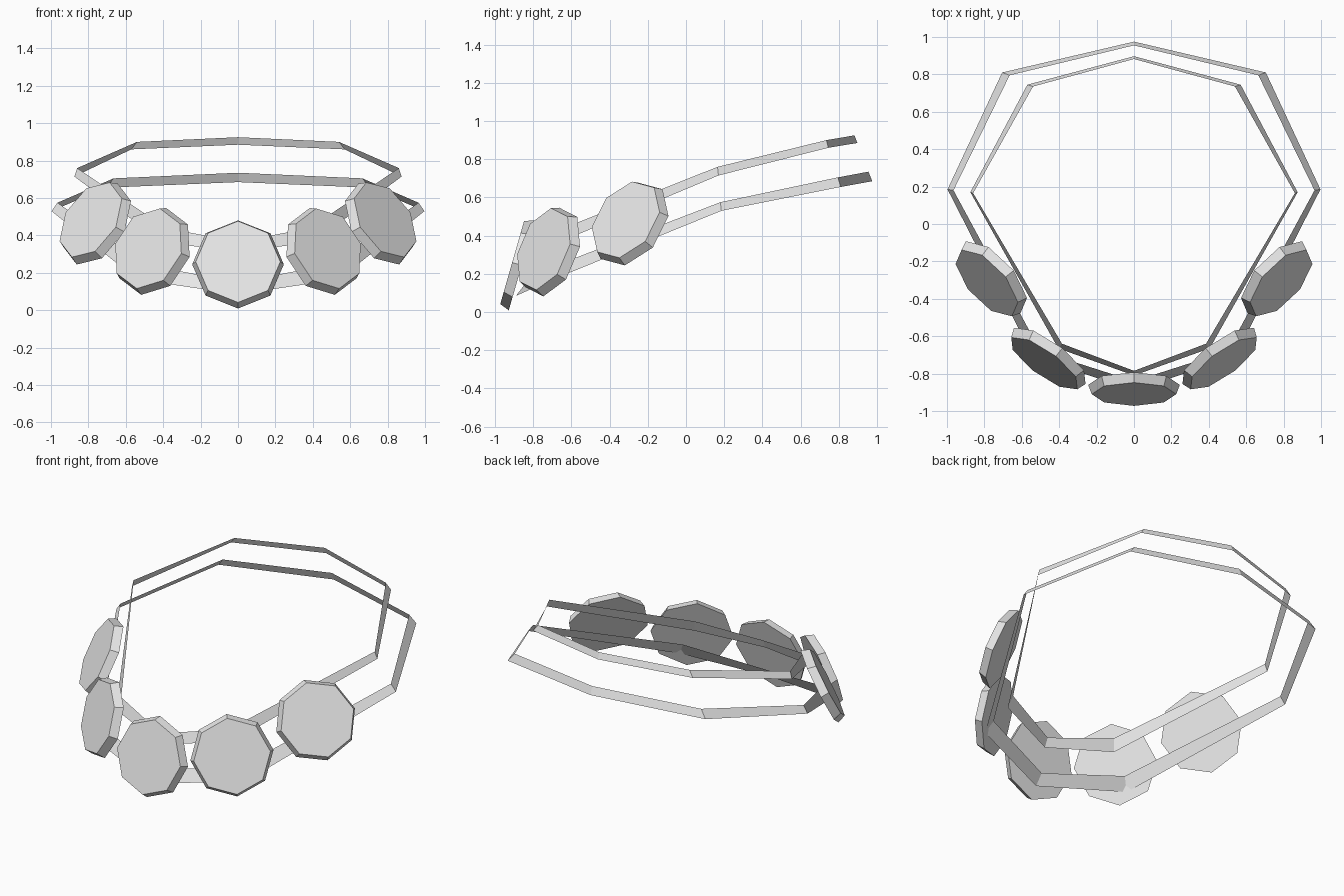
import bpy, bmesh, math
from mathutils import Vector, Matrix

cube = bpy.data.objects.get("Cube")
if cube:
    bpy.data.objects.remove(cube, do_unlink=True)

# Single plain grey material
grey = bpy.data.materials.new("light_grey")
grey.use_nodes = True
grey.diffuse_color = (0.8, 0.8, 0.8, 1)
grey.node_tree.nodes["Principled BSDF"].inputs["Base Color"].default_value = (0.8, 0.8, 0.8, 1)


def finish(name, bm):
    me = bpy.data.meshes.new(name)
    bm.to_mesh(me)
    bm.free()
    me.materials.append(grey)
    ob = bpy.data.objects.new(name, me)
    bpy.context.collection.objects.link(ob)
    return ob


def band(name, half):
    """Closed flat ribbon; half lists (lower, upper) edge points from back to front."""
    mirrored = [tuple((-x, y, z) for x, y, z in pair) for pair in half[-2:0:-1]]
    loop = half + mirrored
    bm = bmesh.new()
    rows = [[bm.verts.new(p) for p in pair] for pair in loop]
    for i, (lo, up) in enumerate(rows):
        lo0, up0 = rows[i - 1]
        bm.faces.new((lo, lo0, up0, up))
    bmesh.ops.recalc_face_normals(bm, faces=bm.faces)
    return finish(name, bm)


def disc(name, centre, turn, tilt, roll):
    """Octagonal plate with a bevelled rim, its smaller face outward."""
    a, t, r = (math.radians(v) for v in (turn, tilt, roll))
    h = Vector((math.cos(a), math.sin(a), 0))
    out = Vector((math.sin(a), -math.cos(a), 0))
    n = out * math.cos(t) + Vector((0, 0, math.sin(t)))
    up = n.cross(h)
    h2 = h * math.cos(r) + up * math.sin(r)
    up2 = up * math.cos(r) - h * math.sin(r)
    m = Matrix((h2, up2, n)).transposed().to_4x4()
    bm = bmesh.new()
    bmesh.ops.create_cone(bm, cap_ends=True, segments=8, radius1=0.245,
                          radius2=0.226, depth=0.052,
                          matrix=Matrix.Translation(centre) @ m)
    return finish(name, bm)


# Two flared ribbon bands, rising toward the back
band("lower_band", [
    ((0, 0.975, 0.685), (0, 0.955, 0.735)),
    ((0.705, 0.81, 0.655), (0.665, 0.795, 0.705)),
    ((0.997, 0.185, 0.53), (0.965, 0.18, 0.575)),
    ((0.54, -0.71, 0.165), (0.50, -0.68, 0.245)),
    ((0, -0.89, 0.085), (0, -0.84, 0.15)),
])
band("upper_band", [
    ((0, 0.897, 0.885), (0, 0.882, 0.925)),
    ((0.57, 0.745, 0.86), (0.54, 0.735, 0.90)),
    ((0.875, 0.17, 0.715), (0.86, 0.165, 0.76)),
    ((0.405, -0.665, 0.365), (0.385, -0.64, 0.44)),
    ((0, -0.81, 0.31), (0, -0.785, 0.365)),
])

# Five octagonal plates along the front
disc("front_disc", (0, -0.885, 0.252), 0, 16, 0)
for side, s in (("left", 1), ("right", -1)):
    disc(side + "_inner_disc", (s * 0.465, -0.725, 0.322), s * 36, 17.5, s * 7)
    disc(side + "_outer_disc", (s * 0.77, -0.30, 0.472), s * 48, 26, s * 11)
